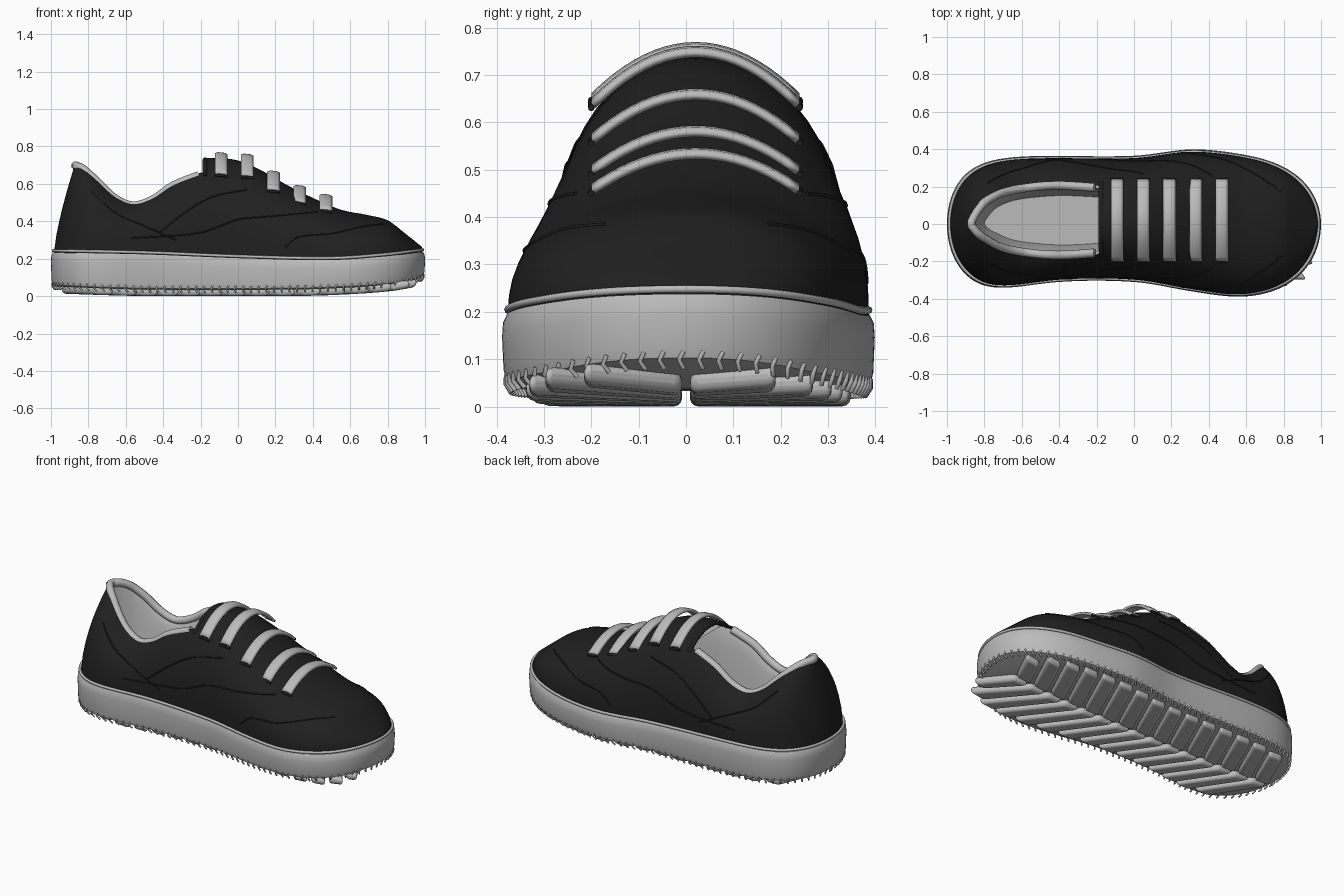
import bpy, bmesh, math
from mathutils import Vector

if "Cube" in bpy.data.objects:
    bpy.data.objects.remove(bpy.data.objects["Cube"], do_unlink=True)


def material(name, value):
    m = bpy.data.materials.new(name)
    m.use_nodes = True
    col = (value, value, value, 1)
    m.diffuse_color = col
    bsdf = m.node_tree.nodes["Principled BSDF"]
    bsdf.inputs["Base Color"].default_value = col
    bsdf.inputs["Roughness"].default_value = 0.7
    return m


BLACK = material("black fabric", 0.014)
LIGHT = material("light grey rubber", 0.5)


def smooth_table(*pts):
    """Smooth curve through (x, value) points."""
    def slope(i):
        a, b = pts[max(i - 1, 0)], pts[min(i + 1, len(pts) - 1)]
        return (b[1] - a[1]) / (b[0] - a[0])

    def f(x):
        x = min(max(x, pts[0][0]), pts[-1][0])
        i = 0
        while i < len(pts) - 2 and x > pts[i + 1][0]:
            i += 1
        (x0, v0), (x1, v1) = pts[i], pts[i + 1]
        d = x1 - x0
        t = (x - x0) / d
        u = 1 - t
        return (v0 * (1 + 2 * t) * u * u + v1 * t * t * (3 - 2 * t)
                + d * t * u * (slope(i) * u - slope(i + 1) * t))
    return f


# Plan widths and height profiles along the length
width_left = smooth_table((-1, .36), (-.5, .365), (0, .365), (.3, .4), (.6, .395), (1, .4))
width_right = smooth_table((-1, .36), (-.8, .365), (-.4, .31), (0, .31), (.3, .36), (.6, .415), (1, .45))
sole_top = smooth_table((-1, .245), (-.5, .235), (0, .215), (.5, .205), (.8, .225), (1, .25))
sole_low = smooth_table((-1, .05), (-.5, .035), (.3, .035), (.6, .045), (.85, .065), (1, .095))
ridge = smooth_table((-.2, .74), (-.02, .73), (.1, .685), (.26, .595), (.4, .525), (.55, .462),
                     (.7, .432), (.8, .405), (.9, .33), (1, .25))
collar_z = smooth_table((-.87, .71), (-.83, .692), (-.75, .62), (-.66, .535), (-.56, .495),
                        (-.45, .53), (-.35, .6), (-.18, .668))
collar_y = smooth_table((-.87, .01), (-.84, .06), (-.79, .11), (-.7, .16), (-.55, .19), (-.4, .2), (-.18, .185))
lean = smooth_table((-.98, -.87), (-.9, -.815), (-.75, -.7), (-.5, -.49), (-.3, -.3), (1, 1))
OPENING = -.18
FULLNESS = .8


def half_width(x, side):
    end = 7.5 if x < 0 else 4
    return (width_left if side > 0 else width_right)(x) * math.sqrt(max(0, 1 - abs(x) ** end))


def section(xb, side):
    """Half arch at one station: width, base, height and rim angle."""
    w = max(0, half_width(xb / .985, side) - .012 - .02 * side * min(1, (1 - abs(xb)) * 8))
    xt = lean(xb)
    zb = sole_top(xb) - .02
    if xt >= OPENING:
        return w, zb, max(.005, ridge(xt) - zb), math.acos(.55), xt
    ratio = min(.9, collar_y(xt) / w) if w > .03 else .35
    th = math.acos(ratio)
    return w, zb, (collar_z(xt) - zb) / math.sin(th) ** FULLNESS, th, xt


def middle(xb):
    return .02 * min(1, (1 - abs(xb)) * 8)


def surface(xb, side, th):
    w, zb, h, rim, xt = section(xb, side)
    z = math.sin(th) ** FULLNESS
    top = math.sin(rim) ** FULLNESS if xt < OPENING else 1
    x = xb + (xt - xb) * min(1, z / top) ** 1.35
    return Vector((x, middle(xb) + side * w * math.cos(th), zb + h * z))


def finish(name, bm, mat, angle=40):
    me = bpy.data.meshes.new(name)
    bm.to_mesh(me)
    bm.free()
    me.materials.append(mat)
    me.polygons.foreach_set("use_smooth", [True] * len(me.polygons))
    me.set_sharp_from_angle(angle=math.radians(angle))
    ob = bpy.data.objects.new(name, me)
    bpy.context.collection.objects.link(ob)
    return ob


def add_grid(bm, rows):
    vs = [[bm.verts.new(p) for p in r] for r in rows]
    for a, b in zip(vs, vs[1:]):
        for i in range(len(a) - 1):
            bm.faces.new((a[i], a[i + 1], b[i + 1], b[i]))


def weld(bm):
    bmesh.ops.remove_doubles(bm, verts=bm.verts, dist=.0006)
    bmesh.ops.recalc_face_normals(bm, faces=bm.faces)


def tubes(name, paths, radius, mat, cyclic=False):
    cu = bpy.data.curves.new(name, "CURVE")
    cu.dimensions = "3D"
    cu.bevel_depth = radius
    cu.bevel_resolution = 2
    cu.use_fill_caps = True
    for path in paths:
        sp = cu.splines.new("POLY")
        sp.points.add(len(path) - 1)
        for p, co in zip(sp.points, path):
            p.co = (*co, 1)
        sp.use_cyclic_u = cyclic
        sp.use_smooth = True
    cu.materials.append(mat)
    ob = bpy.data.objects.new(name, cu)
    bpy.context.collection.objects.link(ob)


# Upper: two side walls and a closed front
N = 88
stations = [-.985 * math.cos(math.pi * i / N) for i in range(N + 1)]
front = [x for x in stations if lean(x) >= OPENING]
back = [x for x in stations if lean(x) < OPENING]
bm = bmesh.new()
for side in (1, -1):
    rims = {x: section(x, side)[3] for x in stations}
    add_grid(bm, [[surface(x, side, rims[x] * k / 9) for k in range(10)] for x in stations])
    add_grid(bm, [[surface(x, side, rims[x] + (math.pi / 2 - rims[x]) * k / 7) for k in range(8)] for x in front])
weld(bm)
finish("upper", bm, BLACK, 60)


# Lining: padded walls narrowing from the rim to the insole
def lining_point(x, side, s):
    p = surface(x, side, section(x, side)[3])
    mid = middle(x)
    return Vector((p.x * (1 - .08 * s), mid + (p.y - mid) * (.93 - .27 * math.sqrt(s)),
                   p.z - .012 + (.275 - p.z) * s))


inner = back + [x for x in front if x < .2]
bm = bmesh.new()
for side in (1, -1):
    add_grid(bm, [[lining_point(x, side, k / 8) for k in range(9)] for x in inner])
add_grid(bm, [[lining_point(x, 1, 1), lining_point(x, -1, 1)] for x in inner])
add_grid(bm, [[lining_point(x, 1, 0), lining_point(x, -1, 0)] for x in inner[len(back) + 1:]])
weld(bm)
finish("lining", bm, LIGHT, 60)

# Padded collar trim and tongue edge
edge = {s: [lining_point(x, s, 0) for x in back] for s in (1, -1)}
tubes("collar_trim", [edge[1][::-1] + edge[-1][1:]], .023, LIGHT)
rim_angles = [math.pi * k / 24 for k in range(7, 13)]
arc = [surface(front[0], 1, t) for t in rim_angles] + [surface(front[0], -1, t) for t in rim_angles[-2::-1]]
tubes("tongue_edge", [[p - Vector((0, 0, .01)) for p in arc]], .013, BLACK)


# Sole: stacked outline rings closed above and below
def ring(d, height):
    out = []
    for side, order in ((1, range(N + 1)), (-1, range(N - 1, 0, -1))):
        for i in order:
            x = -math.cos(math.pi * i / N)
            out.append(Vector((x * (1 - d), side * half_width(x, side) * (1 - d / .37), height(x))))
    return out


levels = [ring(.03, sole_low), ring(.01, lambda x: sole_low(x) + .008),
          ring(.003, lambda x: sole_low(x) + .035), ring(0, lambda x: sole_top(x) - .06),
          ring(.002, lambda x: sole_top(x) - .03), ring(.01, lambda x: sole_top(x) - .012)]
bm = bmesh.new()
add_grid(bm, [r + r[:1] for r in levels])
for r in (levels[0], levels[-1]):
    add_grid(bm, [[r[i], r[-i]] for i in range(1, N)])
    for a, b, c in ((0, 1, -1), (N, N + 1, N - 1)):
        bm.faces.new([bm.verts.new(r[k]) for k in (a, b, c)])
weld(bm)
finish("sole", bm, LIGHT)
tubes("sole_piping", [ring(.012, lambda x: sole_top(x) - .002)], .008, LIGHT, True)

# Chevron teeth around the lower edge
loop = ring(.008, sole_low)
teeth, travelled = [], 0
for a, b in zip(loop, loop[1:] + loop[:1]):
    step = (b - a).length
    t = (b - a) / step
    while travelled < step:
        p = a + t * travelled
        up = Vector((0, 0, 1))
        inward = Vector((p.x * .012, p.y * .03, 0))
        teeth.append([p + up * .022, p + t * .009 + up * .004, p - inward - up * .014])
        travelled += .042
    travelled -= step
tubes("edge_teeth", teeth, .005, LIGHT)

# Slanted tread lugs in two rows
bm = bmesh.new()
for j in range(15):
    x = -.9 + .121 * j
    for side, slant in ((1, .45), (-1, .7)):
        outer = max(.09, half_width(min(.95, x + .1), side) - .05)
        quad = []
        for y, dx in ((.008, -.047), (.008, .047), (outer, .047), (outer, -.047)):
            quad.append((min(.96, x + dx + slant * (y - .008)), y * side))
        rows = [[bm.verts.new((px, py, max(0, sole_low(px) + dz))) for px, py in quad] for dz in (.01, -.035)]
        for r in rows:
            bm.faces.new(r)
        for i in range(4):
            k = (i + 1) % 4
            bm.faces.new((rows[0][i], rows[0][k], rows[1][k], rows[1][i]))
bmesh.ops.recalc_face_normals(bm, faces=bm.faces)
lugs = finish("tread_lugs", bm, LIGHT, 50)
bev = lugs.modifiers.new("Rounded", "BEVEL")
bev.width, bev.segments = .018, 3

# Flat laces arched over the tongue, with dark tips
tips = []
for n, (x, top, drop) in enumerate([(-.09, .768, .108), (.05, .76, .11), (.19, .67, .095), (.33, .592, .083), (.47, .545, .076)]):
    bm = bmesh.new()
    rows = []
    for k in range(21):
        u = k / 10 - 1
        rows.append([(x + dx, .02 + .22 * u, top - drop * u * u - .1 * dx - crown)
                     for dx, crown in ((-.034, .007), (-.018, 0), (.018, 0), (.034, .007))])
    add_grid(bm, rows)
    bmesh.ops.recalc_face_normals(bm, faces=bm.faces)
    if sum(f.normal.z for f in bm.faces) < 0:
        bmesh.ops.reverse_faces(bm, faces=bm.faces)
    lace = finish("lace_%d" % (n + 1), bm, LIGHT, 50)
    sol = lace.modifiers.new("Thickness", "SOLIDIFY")
    sol.thickness = .014
    for row in (rows[0], rows[-1]):
        tips.append([Vector(p) - Vector((0, 0, .009)) for p in (row[0], row[-1])])
tubes("lace_tips", tips, .007, BLACK)


# Raised seams that follow the upper
def on_upper(x, z, side):
    xb = x
    for _ in range(6):
        w, zb, h, rim, xt = section(xb, side)
        p = surface(xb, side, math.asin(min(1, max(0, (z - zb) / h)) ** (1 / FULLNESS)))
        xb = min(.97, max(-.97, xb + x - p.x))
    return p


seams = [((-.57, .31), (-.2, .34), (0, .41), (.15, .425), (.42, .45)),
         ((.25, .26), (.32, .315), (.5, .335), (.68, .375), (.78, .385)),
         ((-.78, .56), (-.66, .45), (-.5, .375), (-.33, .3)),
         ((-.42, .34), (-.28, .45), (-.14, .53), (.05, .57))]
paths = []
for pts in seams:
    a, b, f = pts[0][0], pts[-1][0], smooth_table(*pts)
    xs = [a + (b - a) * k / 30 for k in range(31)]
    paths += [[on_upper(x, f(x), s) for x in xs] for s in (1, -1)]
tubes("seams", paths, .004, BLACK)
